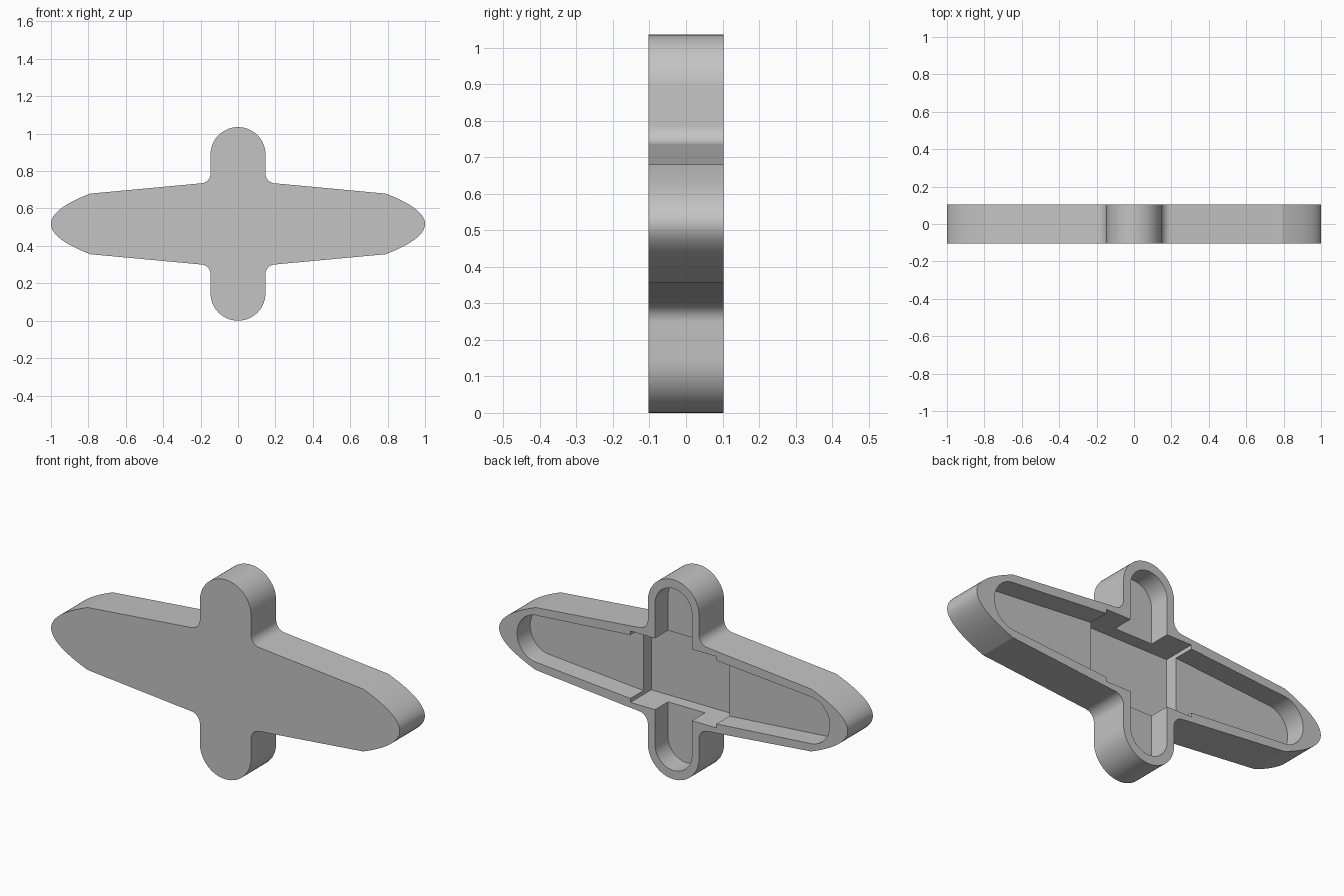
import bpy, bmesh
from math import sin, cos, pi, radians

old = bpy.data.objects.get("Cube")
if old:
    bpy.data.objects.remove(old, do_unlink=True)

MID = 0.5175      # height of the centre line
BACK = 0.103      # half thickness

grey = bpy.data.materials.new("plain_grey")
grey.use_nodes = True
colour = (0.55, 0.55, 0.55, 1)
grey.diffuse_color = colour
grey.node_tree.nodes["Principled BSDF"].inputs["Base Color"].default_value = colour


def arc(cx, cz, rx, rz, a0, a1, n):
    """Points along an elliptical arc, angles in degrees."""
    steps = [radians(a0 + (a1 - a0) * i / n) for i in range(n + 1)]
    return [(cx + rx * cos(a), cz + rz * sin(a)) for a in steps]


def mirror_quarter(q):
    """Close a quarter outline running from the +x side to the +z side."""
    loop = q + [(-x, z) for x, z in reversed(q)]
    loop += [(-x, -z) for x, z in q] + [(x, -z) for x, z in reversed(q)]
    clean = []
    for p in loop:
        if not clean or abs(p[0] - clean[-1][0]) + abs(p[1] - clean[-1][1]) > 1e-5:
            clean.append(p)
    if abs(clean[0][0] - clean[-1][0]) + abs(clean[0][1] - clean[-1][1]) < 1e-5:
        clean.pop()
    return clean


def prism(name, quarter, y0, y1):
    bm = bmesh.new()
    verts = [bm.verts.new((x, y0, z + MID)) for x, z in mirror_quarter(quarter)]
    face = bm.faces.new(verts)
    moved = bmesh.ops.extrude_face_region(bm, geom=[face])["geom"]
    bmesh.ops.translate(bm, vec=(0, y1 - y0, 0),
                        verts=[v for v in moved if isinstance(v, bmesh.types.BMVert)])
    bmesh.ops.recalc_face_normals(bm, faces=bm.faces)
    mesh = bpy.data.meshes.new(name)
    bm.to_mesh(mesh)
    bm.free()
    mesh.materials.append(grey)
    obj = bpy.data.objects.new(name, mesh)
    bpy.context.collection.objects.link(obj)
    return obj


# Outer body: pointed wing tips, filleted shoulders, round lobes
tip = [(1 - 0.21 * (i / 24) ** 2, 0.162 * i / 24) for i in range(25)]
shoulder = arc(0.199, 0.269, 0.052, 0.052, 265, 180, 12)
lobe = arc(0, 0.3705, 0.147, 0.147, 0, 90, 14)
body = prism("shell_body", tip + shoulder + lobe, -BACK, BACK)

# Pockets cut into the back: deep centre box, shallow wings and lobes
SHALLOW, DEEP = BACK - 0.107, BACK - 0.172
wing_end = arc(0.78, 0, 0.117, 0.122, 0, 90, 16)
cutters = [
    prism("centre_pocket", [(0.247, 0.185)], DEEP, 0.2),
    prism("wing_pocket", wing_end + [(0.2, 0.168)], SHALLOW, 0.21),
    prism("lobe_pocket", arc(0, 0.366, 0.106, 0.106, 0, 90, 14), SHALLOW, 0.22),
]
bpy.ops.object.select_all(action="DESELECT")
bpy.context.view_layer.objects.active = body
body.select_set(True)
for cutter in cutters:
    cutter.hide_render = True
    mod = body.modifiers.new(cutter.name, "BOOLEAN")
    mod.operation = "DIFFERENCE"
    mod.solver = "EXACT"
    mod.object = cutter
    bpy.ops.object.modifier_apply(modifier=mod.name)
    bpy.data.objects.remove(cutter, do_unlink=True)

bpy.ops.object.shade_smooth_by_angle(angle=radians(11))
